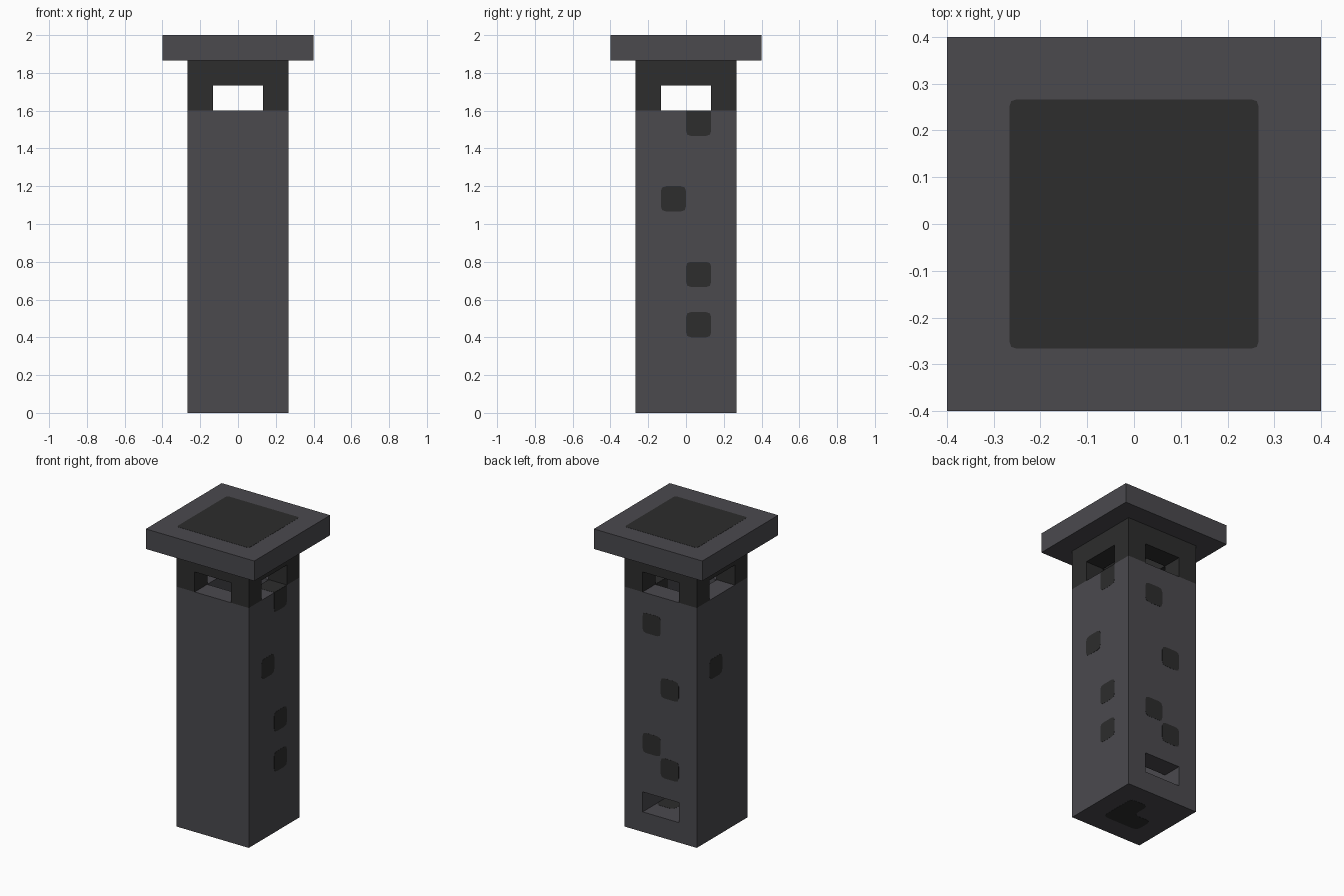
import bpy
import bmesh
from mathutils import Vector

if "Cube" in bpy.data.objects:
    bpy.data.objects.remove(bpy.data.objects["Cube"], do_unlink=True)

U = 2 / 15  # one building block; all sizes below are in blocks


def make_material(name, color):
    mat = bpy.data.materials.new(name)
    mat.use_nodes = True
    mat.diffuse_color = color
    mat.node_tree.nodes["Principled BSDF"].inputs["Base Color"].default_value = color
    return mat


stone = make_material("grey stone", (0.069, 0.067, 0.076, 1))
dark = make_material("dark stone", (0.026, 0.026, 0.026, 1))


def finish(bm, name, mat):
    bmesh.ops.recalc_face_normals(bm, faces=bm.faces)
    mesh = bpy.data.meshes.new(name)
    bm.to_mesh(mesh)
    bm.free()
    mesh.materials.append(mat)
    obj = bpy.data.objects.new(name, mesh)
    bpy.context.collection.objects.link(obj)
    return obj


def box(name, low, high, mat):
    low, high = Vector(low) * U, Vector(high) * U
    bm = bmesh.new()
    bmesh.ops.create_cube(bm, size=1)
    for v in bm.verts:
        v.co = Vector(c * s for c, s in zip(v.co, high - low)) + (low + high) / 2
    return finish(bm, name, mat)


def cut(obj, low, high):
    cutter = box("cutter", low, high, obj.data.materials[0])
    cutter.hide_render = True
    mod = obj.modifiers.new("opening", 'BOOLEAN')
    mod.operation = 'DIFFERENCE'
    mod.solver = 'EXACT'
    mod.object = cutter
    bpy.context.view_layer.objects.active = obj
    bpy.ops.object.modifier_apply(modifier=mod.name)
    bpy.data.objects.remove(cutter, do_unlink=True)


def mark(name, axis, level, outline, radius=0.2, square_top=False):
    """Thin dark plate with rounded corners, lying across an axis."""
    top = max(p[1] for p in outline)
    points = []
    for i, p in enumerate(outline):
        p = Vector(p)
        if square_top and p.y == top:
            points.append(p)
            continue
        a = p + (Vector(outline[i - 1]) - p).normalized() * radius
        b = p + (Vector(outline[(i + 1) % len(outline)]) - p).normalized() * radius
        points += [a, (a + 2 * p + b) / 4, b]
    bm = bmesh.new()
    verts = []
    for p in points:
        co = list(p)
        co.insert("xyz".index(axis), level)
        verts.append(bm.verts.new(Vector(co) * U))
    face = bm.faces.new(verts)
    step = Vector([0.002 if c == axis else 0 for c in "xyz"])
    bmesh.ops.translate(bm, verts=verts, vec=-step / 2)
    side = bmesh.ops.extrude_face_region(bm, geom=[face], use_keep_orig=True)["geom"]
    bmesh.ops.translate(bm, vec=step,
                        verts=[g for g in side if isinstance(g, bmesh.types.BMVert)])
    return finish(bm, name, dark)


def cell(a, b, w=1, h=1):
    return [(a, b), (a + w, b), (a + w, b + h), (a, b + h)]


# Hollow shaft with a doorway in the back
shaft = box("tower_shaft", (-2, -2, 0), (2, 2, 12), stone)
cut(shaft, (-1, -1, 1), (1, 1, 13))
cut(shaft, (-1, 0.5, 1), (1, 3, 2))

# Lookout storey with a window in each side
lookout = box("lookout_storey", (-2, -2, 12), (2, 2, 14), dark)
cut(lookout, (-1, -1, 11), (1, 1, 13.98))
cut(lookout, (-3, -1, 11), (3, 1, 13))
cut(lookout, (-1, -3, 11), (1, 3, 13))

# Overhanging roof slab and its dark centre
box("roof_slab", (-3, -3, 14), (3, 3, 15), stone)
mark("roof_centre", "z", 15, cell(-2, -2, 4, 4), 0.12)

# Dark blocks in the walls, seen outside and inside
wall_blocks = [
    ("x", 1, [(0, 11), (-1, 8), (0, 5), (0, 3)]),
    ("x", -1, [(0, 8)]),
    ("y", 1, [(0, 10), (-1, 7), (0, 4), (-1, 3)]),
]
for axis, sign, spots in wall_blocks:
    for a, b in spots:
        for depth, place in ((2, "outer"), (1, "inner")):
            mark(f"{place}_wall_block", axis, sign * depth, cell(a, b), square_top=b == 11)
mark("window_sill_block", "z", 12, cell(1, 0), 0.1)

# Dark corner-shaped patch on the underside and the inner floor
patch = [(-1, -1), (1, -1), (1, 1), (0, 1), (0, 0), (-1, 0)]
for level, name in ((0, "underside_patch"), (1, "floor_patch")):
    mark(name, "z", level, patch, 0.25)
